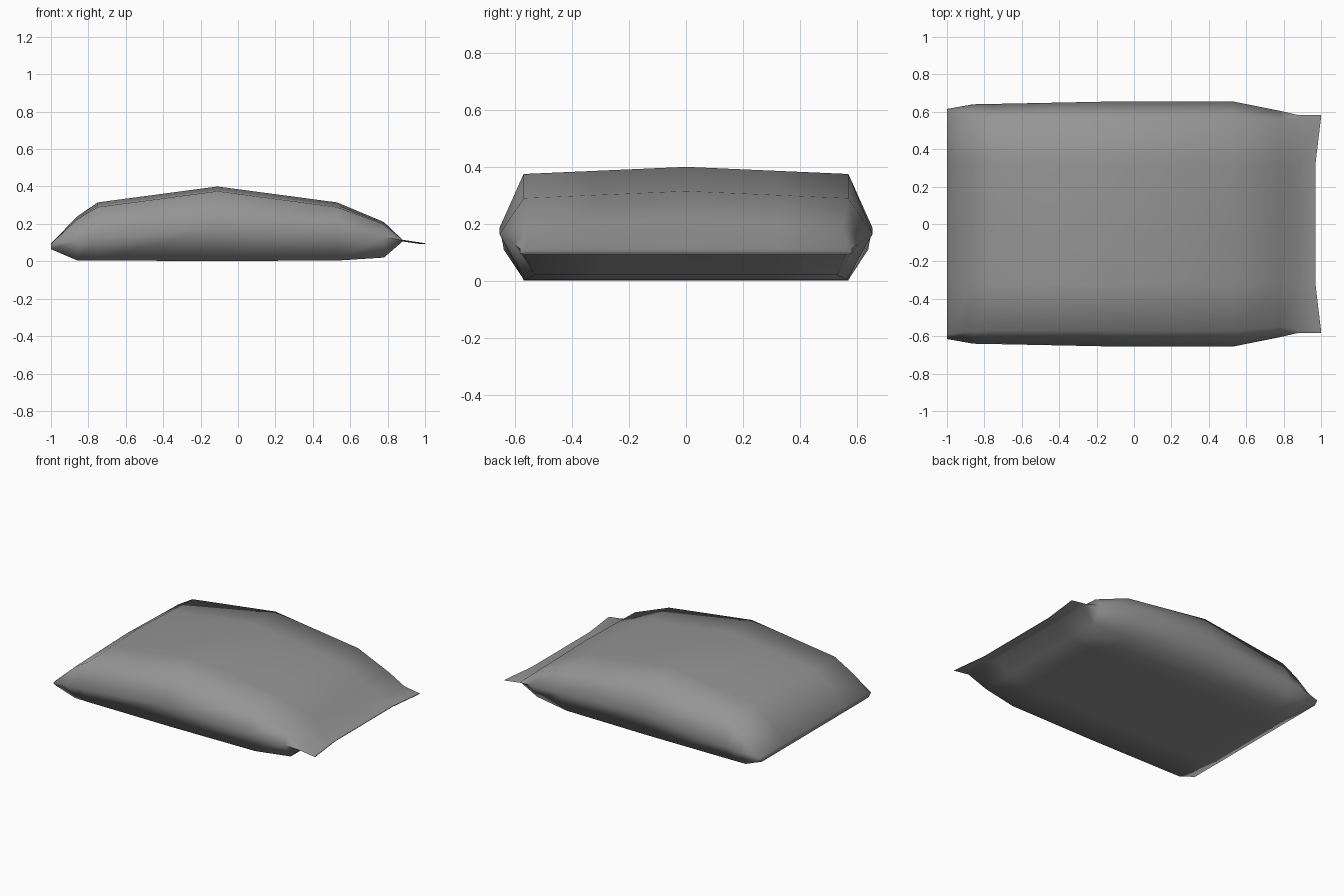
import bpy, bmesh, math

# Remove the default cube
cube = bpy.data.objects.get("Cube")
if cube:
    bpy.data.objects.remove(cube)

grey = bpy.data.materials.new("soft grey")
grey.use_nodes = True
colour = (0.3, 0.3, 0.3, 1)
grey.diffuse_color = colour
grey.node_tree.nodes["Principled BSDF"].inputs["Base Color"].default_value = colour

# Cross-sections along the packet:
# x, rim half width, rim z, shoulder half width, crown z, bottom z, bottom half width
SECTIONS = [
    (-1.00, 0.615, 0.09, 0.59, 0.095, 0.065, 0.59),
    (-0.86, 0.64, 0.11, 0.575, 0.24, 0.005, 0.57),
    (-0.75, 0.642, 0.125, 0.57, 0.315, 0.004, 0.57),
    (-0.11, 0.655, 0.185, 0.57, 0.40, 0.002, 0.57),
    (0.53, 0.655, 0.165, 0.57, 0.315, 0.004, 0.565),
    (0.78, 0.605, 0.13, 0.55, 0.21, 0.02, 0.53),
    (0.88, 0.582, 0.112, 0.565, 0.115, 0.106, 0.565),
    (1.00, 0.582, 0.095, 0.57, 0.097, 0.093, 0.57),
]
SPREAD = (-1, -0.56, 0, 0.56, 1)


def ring(bm, x, rim, rim_z, shoulder, crown, bottom, base):
    """One closed loop: left rim, crowned top, right rim, flat bottom."""
    sag = 0.025 * min(1, max(0, (crown - 0.115) / 0.2))
    points = [(-rim, rim_z)]
    points += [(shoulder * t, crown - sag * abs(t)) for t in SPREAD]
    points += [(rim, rim_z)]
    points += [(-base * t, bottom) for t in SPREAD]
    verts = []
    for y, z in points:
        # the sealed fin is notched along its middle
        notch = 0.03 if x > 0.95 and abs(y) < 0.4 else 0
        verts.append(bm.verts.new((x - notch, y, z)))
    return verts


# Pillow-shaped packet with a flat sealed fin at one end
bm = bmesh.new()
rings = [ring(bm, *s) for s in SECTIONS]
count = len(rings[0])
for a, b in zip(rings, rings[1:]):
    for i in range(count):
        j = (i + 1) % count
        bm.faces.new((a[i], a[j], b[j], b[i]))

# Close both ends with strips joining top and bottom
for r in (rings[0], rings[-1]):
    top, low = r[1:6], r[7:12][::-1]
    bm.faces.new((r[0], top[0], low[0]))
    bm.faces.new((r[6], low[-1], top[-1]))
    for i in range(4):
        bm.faces.new((top[i], top[i + 1], low[i + 1], low[i]))
bmesh.ops.recalc_face_normals(bm, faces=bm.faces)

mesh = bpy.data.meshes.new("packet")
bm.to_mesh(mesh)
bm.free()
mesh.materials.append(grey)
packet = bpy.data.objects.new("packet", mesh)
bpy.context.collection.objects.link(packet)

# Smooth shading, keeping the seams crisp
bpy.ops.object.select_all(action="DESELECT")
packet.select_set(True)
bpy.context.view_layer.objects.active = packet
bpy.ops.object.shade_smooth_by_angle(angle=math.radians(75))
